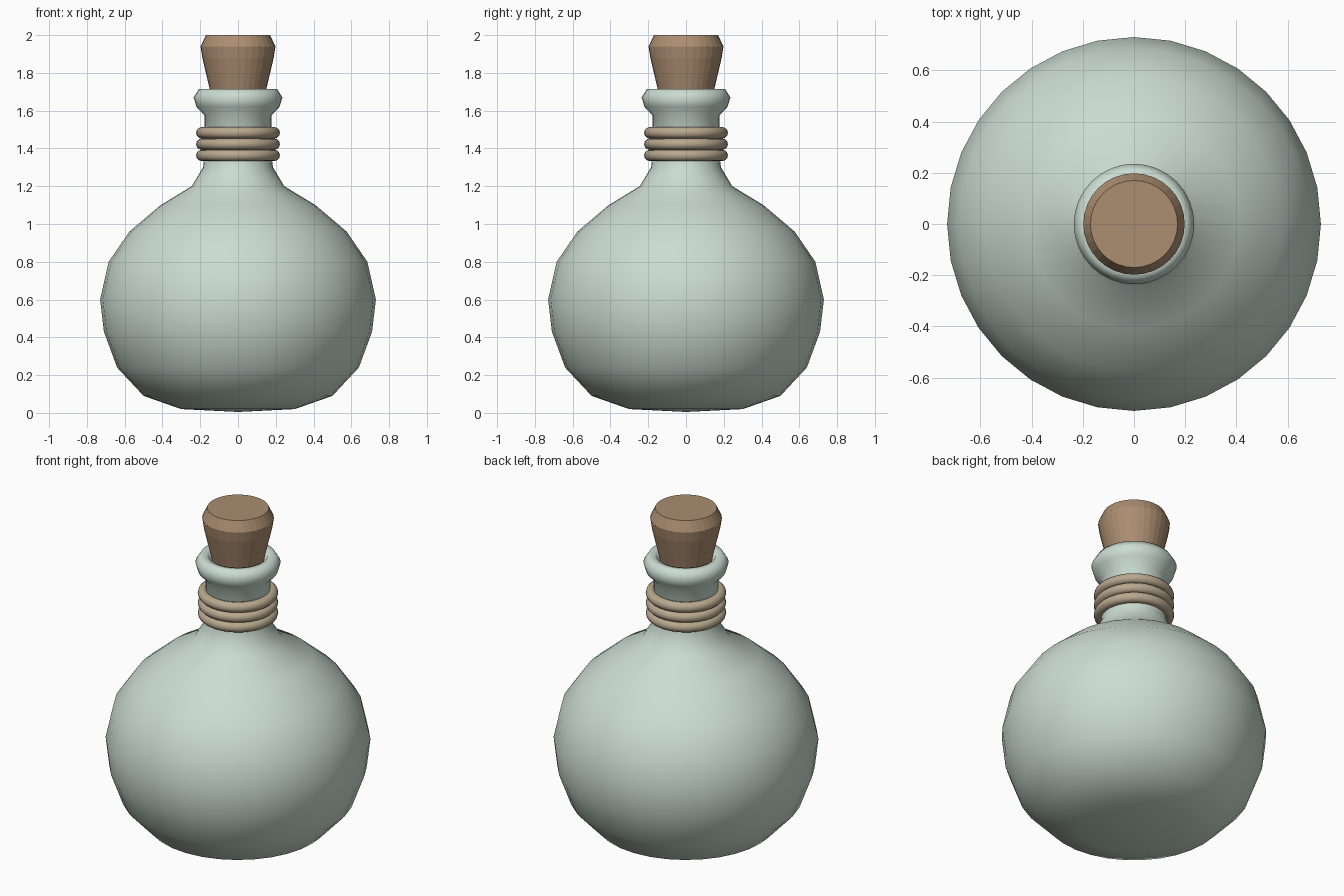
import bpy
import bmesh
import math

SIDES = 32

cube = bpy.data.objects.get("Cube")
if cube:
    bpy.data.objects.remove(cube, do_unlink=True)


def material(name, rgb):
    mat = bpy.data.materials.new(name)
    mat.use_nodes = True
    mat.diffuse_color = (*rgb, 1)
    mat.node_tree.nodes["Principled BSDF"].inputs["Base Color"].default_value = (*rgb, 1)
    return mat


def lathe(name, profile, mat, smooth):
    """Spin a closed (radius, height) profile around z."""
    bm = bmesh.new()
    verts = [bm.verts.new((r, 0, z)) for r, z in profile]
    edges = [bm.edges.new(pair) for pair in zip(verts, verts[1:])]
    bmesh.ops.spin(bm, geom=verts + edges, cent=(0, 0, 0), axis=(0, 0, 1),
                   angle=math.tau, steps=SIDES, use_duplicate=False)
    bmesh.ops.remove_doubles(bm, verts=bm.verts, dist=0.0005)
    bmesh.ops.recalc_face_normals(bm, faces=bm.faces)
    mesh = bpy.data.meshes.new(name)
    bm.to_mesh(mesh)
    bm.free()
    mesh.materials.append(mat)
    obj = bpy.data.objects.new(name, mesh)
    bpy.context.collection.objects.link(obj)
    for poly in mesh.polygons:
        poly.use_smooth = smooth
    return obj


glass = material("pale green glass", (0.60, 0.72, 0.64))
cork = material("brown cork", (0.41, 0.27, 0.165))
twine = material("tan twine", (0.48, 0.39, 0.27))

# Round flask with a flared lip, closed inside the neck
lathe("bottle", [
    (0, 0.005), (0.30, 0.02), (0.50, 0.09), (0.64, 0.24), (0.71, 0.43),
    (0.73, 0.60), (0.685, 0.80), (0.575, 0.96), (0.41, 1.10), (0.245, 1.20),
    (0.185, 1.30), (0.178, 1.36), (0.178, 1.575), (0.22, 1.62), (0.235, 1.67),
    (0.207, 1.715), (0.165, 1.71), (0.14, 1.66), (0.14, 1.56), (0, 1.56),
], glass, True)

# Tapered stopper with a bevelled top
lathe("stopper", [
    (0, 1.58), (0.125, 1.58), (0.15, 1.715), (0.189, 1.88), (0.198, 1.94),
    (0.17, 2.0), (0, 2.0),
], cork, False)

# Three turns of twine around the neck
for i in range(3):
    bpy.ops.mesh.primitive_torus_add(
        major_segments=SIDES, minor_segments=12, major_radius=0.192,
        minor_radius=0.03, location=(0, 0, 1.363 + 0.06 * i))
    ring = bpy.context.object
    ring.name = f"neck_twine_{i + 1}"
    ring.data.materials.append(twine)
    bpy.ops.object.shade_smooth()
